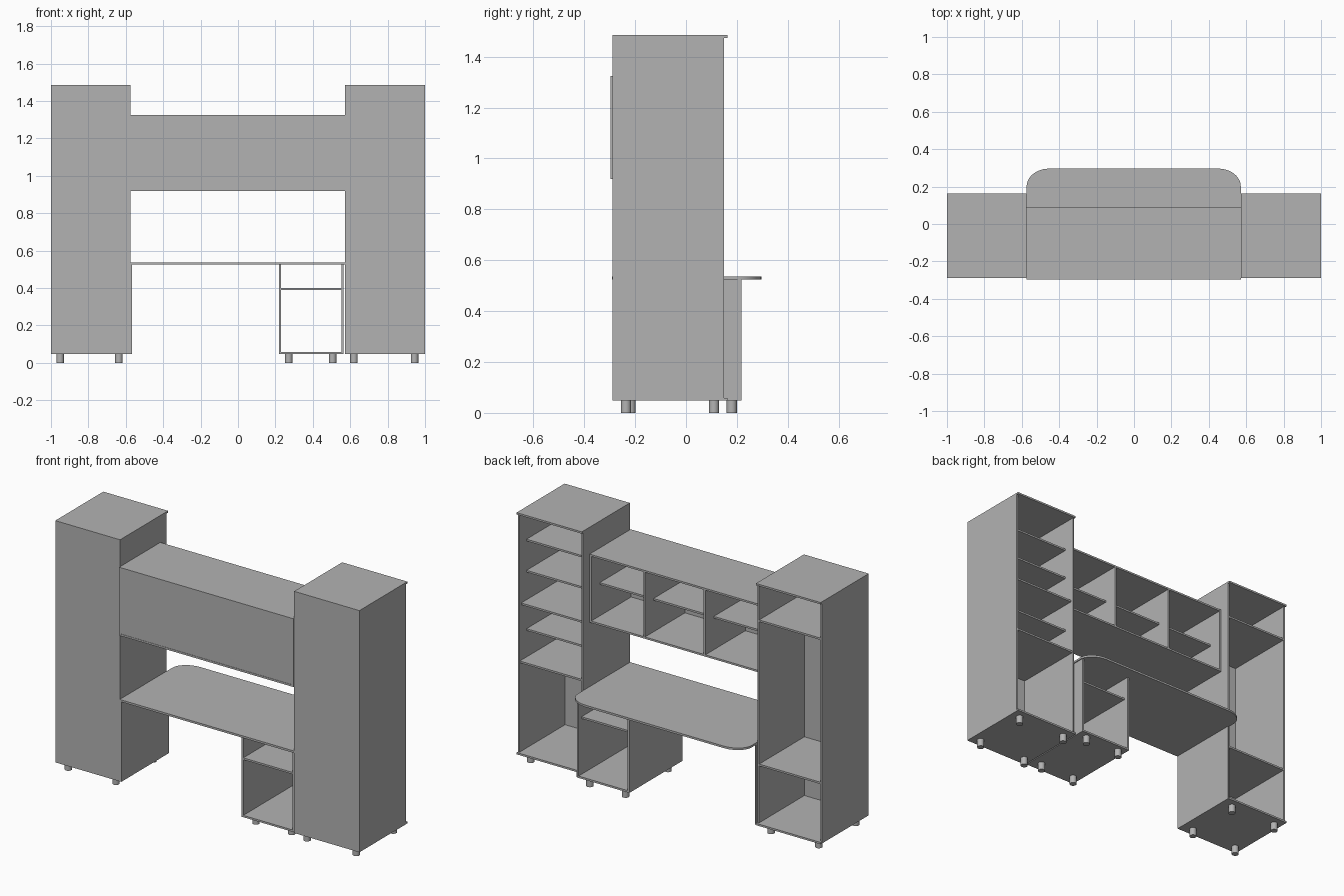
import bpy, bmesh, math

if "Cube" in bpy.data.objects:
    bpy.data.objects.remove(bpy.data.objects["Cube"])

T = 0.011  # board thickness

grey = bpy.data.materials.new("plain_grey")
grey.diffuse_color = (0.45, 0.45, 0.45, 1)
grey.use_nodes = True
grey.node_tree.nodes["Principled BSDF"].inputs["Base Color"].default_value = grey.diffuse_color


def finish(name, bm):
    bmesh.ops.recalc_face_normals(bm, faces=bm.faces)
    me = bpy.data.meshes.new(name)
    bm.to_mesh(me)
    bm.free()
    me.materials.append(grey)
    ob = bpy.data.objects.new(name, me)
    bpy.context.collection.objects.link(ob)
    return ob


def board(name, x, y, z):
    """Box given by its x, y and z ranges."""
    bm = bmesh.new()
    bmesh.ops.create_cube(bm, size=1)
    for v in bm.verts:
        v.co = [r[0] if c < 0 else r[1] for c, r in zip(v.co, (x, y, z))]
    return finish(name, bm)


def feet(name, xs, ys):
    for x in xs:
        for y in ys:
            bpy.ops.mesh.primitive_cylinder_add(vertices=24, radius=0.02, depth=0.048, location=(x, y, 0.024))
            ob = bpy.context.object
            ob.name = name
            ob.data.materials.append(grey)
            bpy.ops.object.shade_smooth_by_angle()


def tower(name, x0, x1, shelves, foot_x):
    top = 1.485
    board(name + "_top", (x0, x1), (-0.288, 0.163), (top - T, top))
    board(name + "_bottom", (x0, x1), (-0.288, 0.163), (0.048, 0.048 + T))
    z = (0.048 + T, top - T)
    board(name + "_back", (x0, x1), (-0.288, -0.277), z)
    board(name + "_side_a", (x0, x0 + T), (-0.277, 0.15), z)
    board(name + "_side_b", (x1 - T, x1), (-0.277, 0.15), z)
    for h, front in shelves:
        board(name + "_shelf", (x0 + T, x1 - T), (-0.277, front), (h - T, h))
    feet(name + "_foot", foot_x, (-0.236, 0.11))


# Tall side units, open towards +y
tower("wardrobe", -1.0, -0.574, [(1.265, 0.148), (0.408, 0.148)], (-0.951, -0.637))
tower("bookcase", 0.571, 1.0,
      [(1.30, 0.085), (1.115, 0.085), (0.94, 0.135), (0.768, 0.085), (0.60, 0.148)], (0.62, 0.944))

# Bridge cabinet with three columns
X0, X1 = -0.574, 0.571
Y0, Y1 = -0.296, 0.09
board("cabinet_top", (X0, X1), (Y0, Y1), (1.325 - T, 1.325))
board("cabinet_bottom", (X0, X1), (Y0, Y1), (0.919, 0.919 + T))
z = (0.919 + T, 1.325 - T)
board("cabinet_side", (X0, X0 + T), (Y0, Y1), z)
board("cabinet_side", (X1 - T, X1), (Y0, Y1), z)
board("cabinet_back", (X0 + T, X1 - T), (Y0 + 0.002, Y0 + T), z)
edges = [X0 + T / 2, -0.185, 0.212, X1 - T / 2]
for x in edges[1:3]:
    board("cabinet_divider", (x - T / 2, x + T / 2), (Y0 + T, Y1), z)
for a, b in zip(edges, edges[1:]):
    board("cabinet_shelf", (a + T / 2, b - T / 2), (Y0 + T, 0.01), (1.117, 1.117 + T))

# Desk top with two rounded corners
pts = [(X0, -0.291), (X1, -0.291)]
rx, ry = 0.12, 0.095
for cx, start in ((X1 - rx, 0), (X0 + rx, 90)):
    for i in range(13):
        a = math.radians(start + 90 * i / 12)
        pts.append((cx + rx * math.cos(a), 0.296 - ry + ry * math.sin(a)))
bm = bmesh.new()
face = bm.faces.new([bm.verts.new((x, y, 0.525)) for x, y in pts])
ext = bmesh.ops.extrude_face_region(bm, geom=[face])
bmesh.ops.translate(bm, vec=(0, 0, 0.012), verts=[g for g in ext["geom"] if isinstance(g, bmesh.types.BMVert)])
desk = finish("desk_top", bm)
bpy.ops.object.select_all(action="DESELECT")
desk.select_set(True)
bpy.context.view_layer.objects.active = desk
bpy.ops.object.shade_smooth_by_angle()

# Panel carrying the desk beside the wardrobe
board("desk_support", (X0, X0 + 0.008), (-0.288, 0.16), (0.048, 0.525))

# Pedestal under the desk, open at both ends
P0, P1 = 0.22, 0.565
board("pedestal_side", (P0, P0 + T), (-0.28, 0.218), (0.048, 0.525))
board("pedestal_side", (P1 - T, P1), (-0.28, 0.218), (0.048, 0.525))
board("pedestal_bottom", (P0 + T, P1 - T), (-0.28, 0.218), (0.048, 0.048 + T))
board("pedestal_shelf", (P0 + T, P1 - T), (-0.28, 0.19), (0.39, 0.39 + T))
feet("pedestal_foot", (0.271, 0.506), (-0.218, 0.18))
